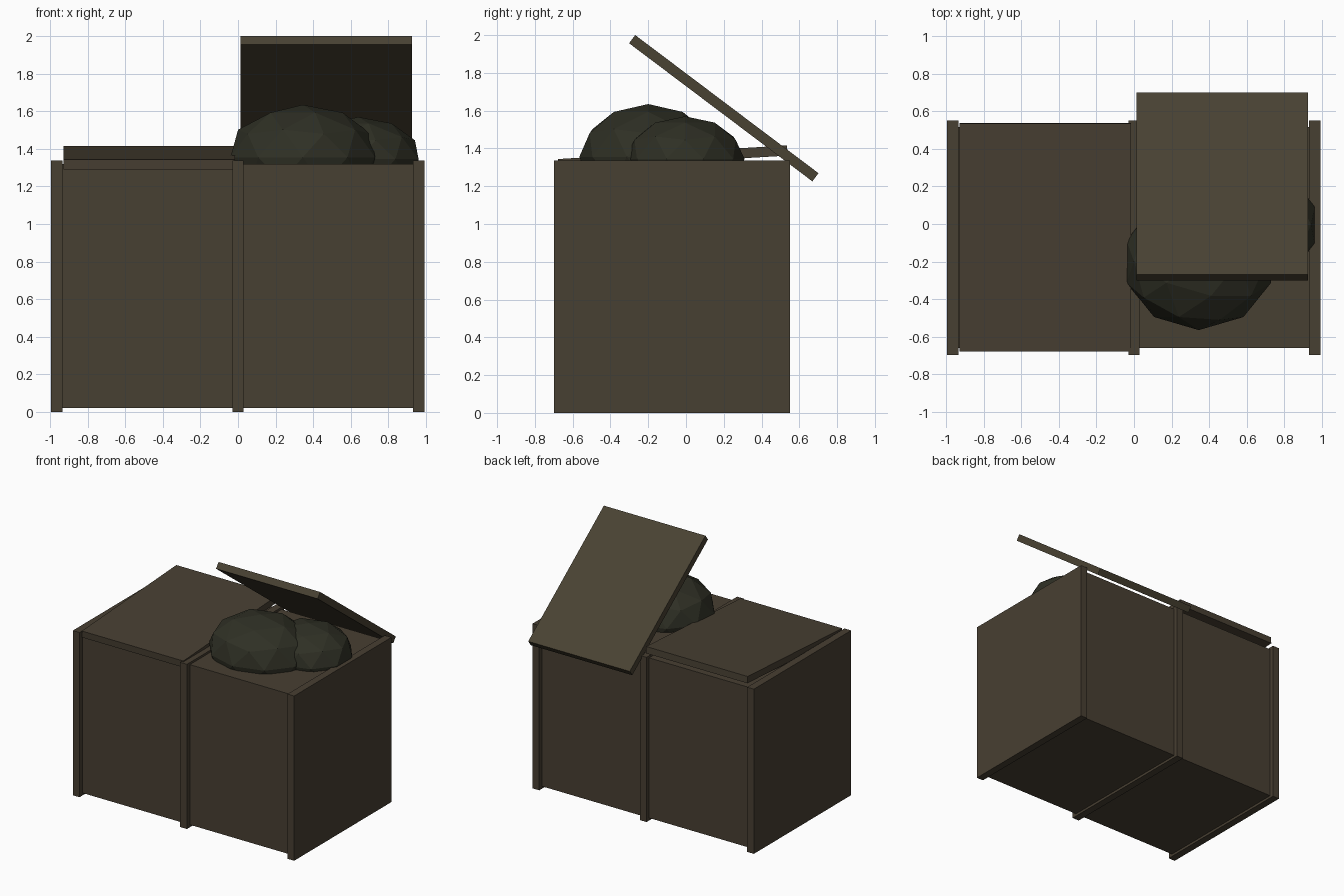
import bpy, math

if "Cube" in bpy.data.objects:
    bpy.data.objects.remove(bpy.data.objects["Cube"])


def material(name, rgb):
    m = bpy.data.materials.new(name)
    m.diffuse_color = (*rgb, 1)
    m.use_nodes = True
    m.node_tree.nodes["Principled BSDF"].inputs["Base Color"].default_value = m.diffuse_color
    return m


WOOD = material("dark_brown", (0.064, 0.050, 0.032))
LID = material("olive_brown", (0.066, 0.054, 0.032))
BAG = material("dark_olive_grey", (0.028, 0.029, 0.018))


def box(name, x, y, z, mat):
    """Box from (min, max) ranges."""
    bpy.ops.mesh.primitive_cube_add(size=1, location=[sum(r) / 2 for r in (x, y, z)])
    ob = bpy.context.object
    ob.name = name
    ob.scale = [r[1] - r[0] for r in (x, y, z)]
    ob.data.materials.append(mat)
    return ob


def lid(name, x, y, z, angle, mat):
    """Flat lid centred on (x, y, z), tilted about the x axis."""
    bpy.ops.mesh.primitive_cube_add(size=1, location=(x, y, z),
                                    rotation=(math.radians(angle), 0, 0))
    ob = bpy.context.object
    ob.name = name
    ob.scale = (0.912, 1.215, 0.054)
    ob.data.materials.append(mat)


def bag(name, centre, radii):
    """Low-poly squashed sack."""
    bpy.ops.mesh.primitive_ico_sphere_add(subdivisions=2, radius=1, location=centre)
    ob = bpy.context.object
    ob.name = name
    ob.scale = radii
    ob.data.materials.append(BAG)


# Upright dividers that stick out past the bin bodies
for name, x in (("left_panel", -0.965), ("middle_panel", 0), ("right_panel", 0.963)):
    box(name, (x - 0.03, x + 0.03), (-0.698, 0.55), (0, 1.337), WOOD)

# Bin bodies
box("left_bin", (-0.937, -0.028), (-0.66, 0.516), (0.02, 1.32), WOOD)
box("right_bin", (0.028, 0.935), (-0.66, 0.516), (0.02, 1.32), WOOD)

# Closed lid on the left, open lid on the right
lid("closed_lid", -0.472, -0.07, 1.353, 3.4, WOOD)
lid("open_lid", 0.47, 0.20, 1.613, -37, LID)

# Rubbish bags heaped in the open bin
bag("large_bag", (0.345, -0.2, 1.355), (0.405, 0.365, 0.28))
bag("small_bag", (0.64, -0.005, 1.345), (0.338, 0.315, 0.225))
